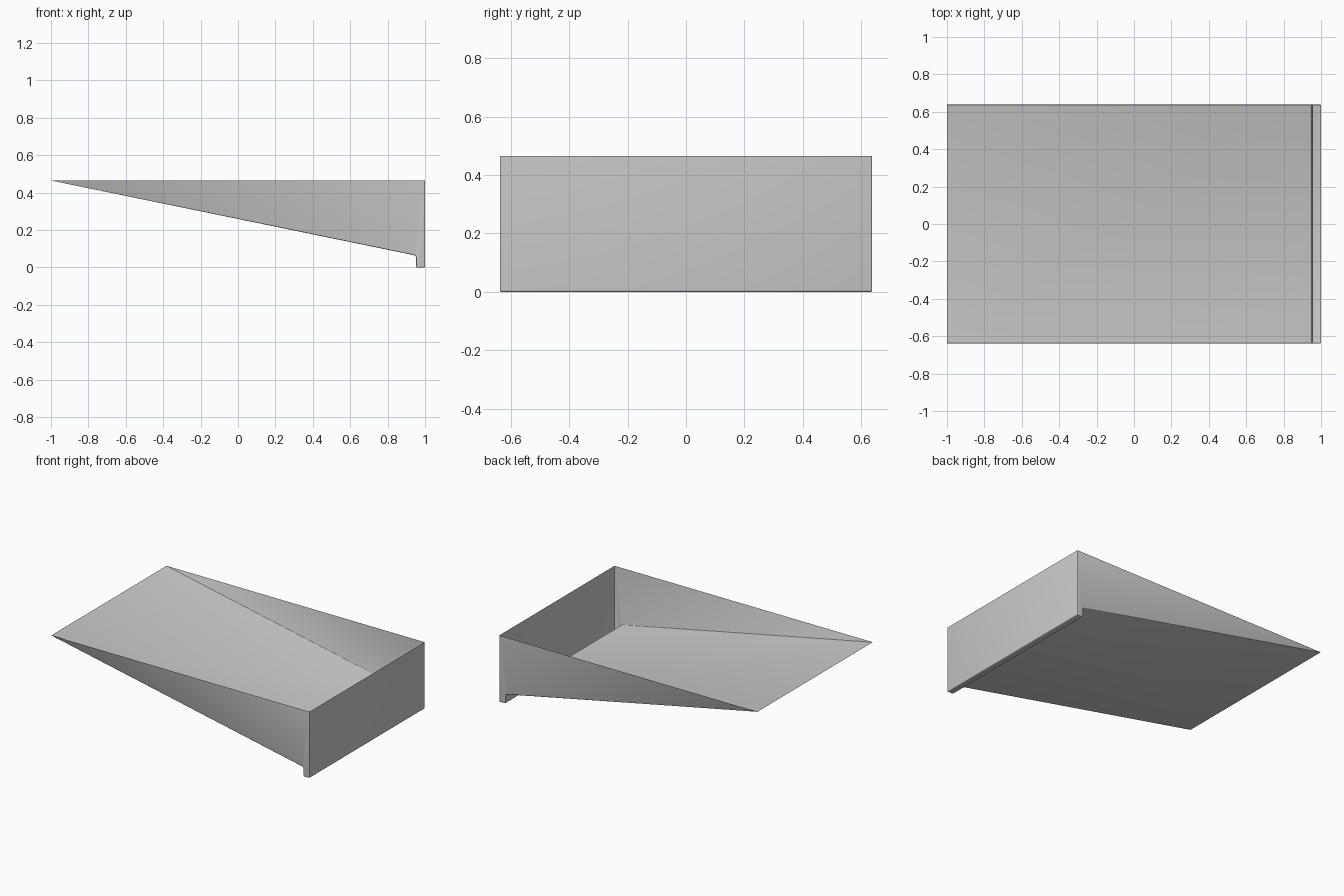
import bpy, bmesh, math
from mathutils import Vector

if "Cube" in bpy.data.objects:
    bpy.data.objects.remove(bpy.data.objects["Cube"])

TOP, HALF_W, R = 0.465, 0.638, 0.005


def fillet(a, b, c, r, n=5):
    """Round corner b between a and c with n segments."""
    u, v = (a - b).normalized(), (c - b).normalized()
    half = u.angle(v) / 2
    t = r / math.tan(half)
    centre = b + (u + v).normalized() * (r / math.sin(half))
    p, q = (b + u * t - centre).normalized(), (b + v * t - centre).normalized()
    return [centre + p.slerp(q, i / n) * r for i in range(n + 1)]


def profile(d):
    """Open side outline, pulled inward by d: sloped floor, lip, end wall."""
    raw = [Vector(p) for p in ((-1, 0, TOP), (0.953 + d, 0, 0.0635 + d),
                               (0.953 + d, 0, d), (1 - d, 0, d), (1 - d, 0, TOP))]
    pts = [raw[0]]
    for i, r in ((1, 0.016), (2, 0.006), (3, 0.006)):
        pts += fillet(raw[i - 1], raw[i], raw[i + 1], r)
    return pts + [raw[-1]]


bm = bmesh.new()

# Cross-sections along y, with softly rounded edges at both sides
steps = [math.radians(a) for a in (0, 30, 60, 90)]
stations = [(HALF_W - R * (1 - math.sin(a)), R * (1 - math.cos(a))) for a in steps]
sections = [(-y, d) for y, d in reversed(stations)] + stations
rings = [[bm.verts.new((p.x, y, p.z)) for p in profile(d)] for y, d in sections]

# Floor, lip and end wall as one thin sheet
for a, b in zip(rings, rings[1:]):
    for i in range(len(a) - 1):
        bm.faces.new((a[i], a[i + 1], b[i + 1], b[i]))

# Triangular side walls; the top stays open
bm.faces.new(rings[0])
bm.faces.new(rings[-1])
bmesh.ops.remove_doubles(bm, verts=bm.verts, dist=1e-6)
bmesh.ops.recalc_face_normals(bm, faces=bm.faces)

# Normals point out of the tray
bm.faces.ensure_lookup_table()
end = max(bm.faces, key=lambda f: f.calc_center_median().x)
if end.normal.x < 0:
    bmesh.ops.reverse_faces(bm, faces=bm.faces)

mesh = bpy.data.meshes.new("wedge_tray")
bm.to_mesh(mesh)
bm.free()
tray = bpy.data.objects.new("wedge_tray", mesh)
bpy.context.collection.objects.link(tray)
bpy.context.view_layer.objects.active = tray
tray.select_set(True)
bpy.ops.object.shade_smooth_by_angle(angle=math.radians(35))
